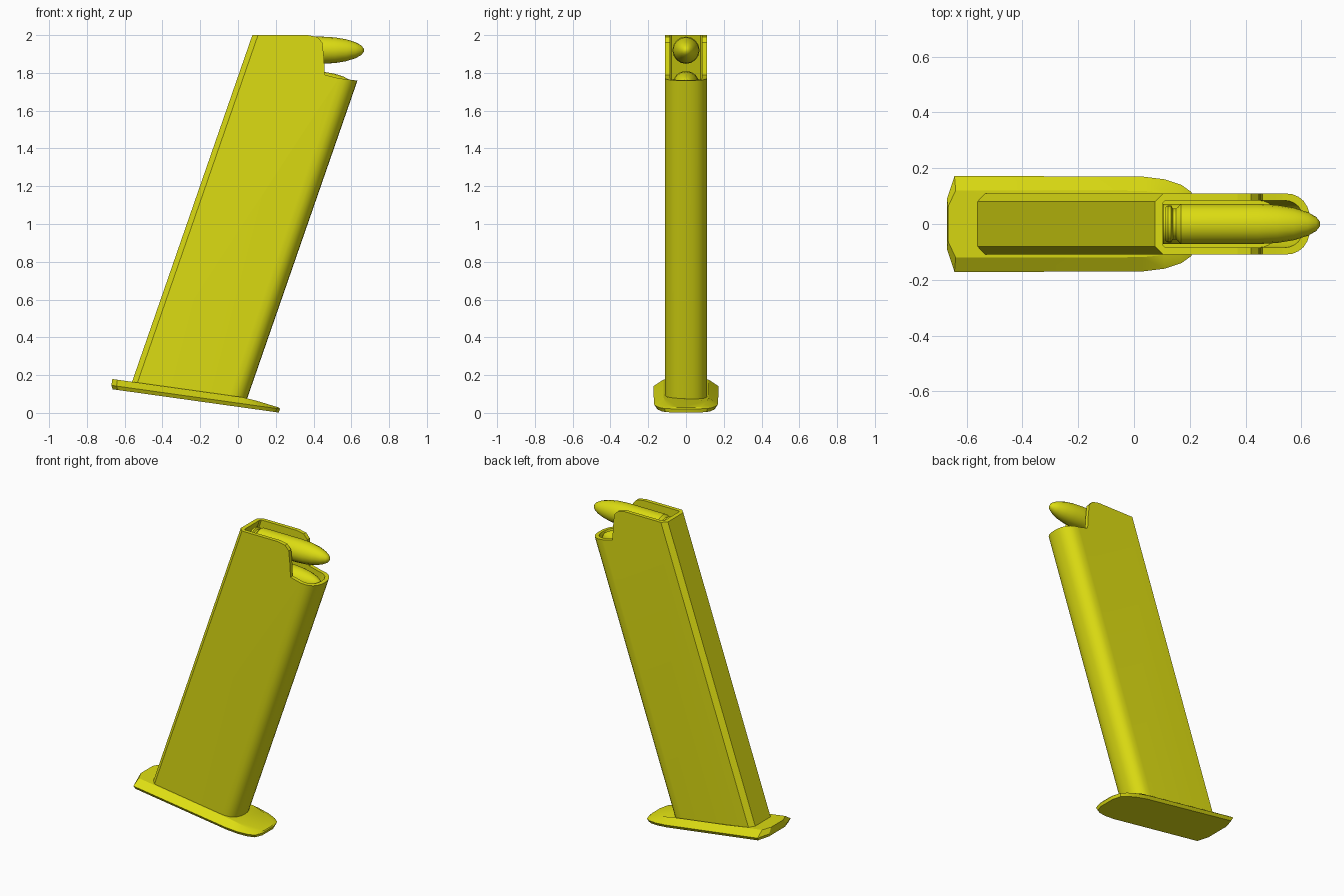
import bpy, bmesh, math

if "Cube" in bpy.data.objects:
    bpy.data.objects.remove(bpy.data.objects["Cube"])

yellow = bpy.data.materials.new("yellow")
yellow.diffuse_color = (0.72, 0.72, 0.006, 1)
yellow.use_nodes = True
yellow.node_tree.nodes["Principled BSDF"].inputs["Base Color"].default_value = yellow.diffuse_color
LEAN = 0.347  # x shift of the body per unit of height


def make(name, rings, angle=30):
    """Skin a stack of equal-sized closed rings and cap both ends."""
    bm = bmesh.new()
    rows = [[bm.verts.new(p) for p in ring] for ring in rings]
    n = len(rows[0])
    for a, b in zip(rows, rows[1:]):
        for i in range(n):
            j = (i + 1) % n
            bm.faces.new((a[i], a[j], b[j], b[i]))
    bm.faces.new(rows[0][::-1])
    bm.faces.new(rows[-1])
    bmesh.ops.recalc_face_normals(bm, faces=bm.faces)
    me = bpy.data.meshes.new(name)
    bm.to_mesh(me)
    bm.free()
    me.materials.append(yellow)
    ob = bpy.data.objects.new(name, me)
    bpy.context.collection.objects.link(ob)
    smooth(ob, angle)
    return ob


def smooth(ob, angle):
    bpy.ops.object.select_all(action='DESELECT')
    ob.select_set(True)
    bpy.context.view_layer.objects.active = ob
    bpy.ops.object.shade_smooth_by_angle(angle=math.radians(angle))


def section(back, front, half, chamfer, nose):
    """Plan outline: chamfered back corners, rounded front."""
    pts = [(back, half - chamfer), (back + chamfer, half)]
    steps = 12
    for i in range(steps + 1):
        t = math.pi / 2 - math.pi * i / steps
        s = math.sin(t)
        pts.append((front - nose + nose * max(math.cos(t), 0) ** 0.85,
                    half * math.copysign(abs(s) ** 0.85, s)))
    return pts + [(back + chamfer, -half), (back, chamfer - half)]


def leaning(pts, z):
    return [(x + LEAN * z, y, z) for x, y in pts]


# Leaning hollow body, its foot following the slope of the base plate
outer = section(-0.618, 0.022, 0.11, 0.03, 0.10)
foot = []
for x, y in outer:
    z = (0.065 - 0.14 * x) / (1 + 0.14 * LEAN)
    foot.append((x + LEAN * z, y, z))
body = make("body", [foot, leaning(outer, 2.0)])

# Cutters: inner cavity and the stepped opening at the front of the mouth
inner = section(-0.59, -0.003, 0.085, 0.008, 0.08)
cavity = make("cavity_cutter", [leaning(inner, 1.5), leaning(inner, 2.1)])
step = [(0.37, 2.1), (0.37, 2.0), (0.42, 1.99), (0.447, 1.96), (0.455, 1.88),
        (0.46, 1.79), (0.53, 1.772), (0.64, 1.758), (0.9, 1.758), (0.9, 2.1)]
notch = make("notch_cutter", [[(x, y, z) for x, z in step] for y in (-0.3, 0.3)])
for cutter in (cavity, notch):
    mod = body.modifiers.new("cut", 'BOOLEAN')
    mod.operation = 'DIFFERENCE'
    mod.solver = 'EXACT'
    mod.object = cutter
dg = bpy.context.evaluated_depsgraph_get()
body.data = bpy.data.meshes.new_from_object(body.evaluated_get(dg))
body.modifiers.clear()
for cutter in (cavity, notch):
    bpy.data.objects.remove(cutter)
smooth(body, 30)

# Sloping base plate with a crowned top
half_plan = [(-0.67, 0.09), (-0.643, 0.172), (0.03, 0.17), (0.11, 0.16),
             (0.17, 0.14), (0.205, 0.115), (0.222, 0.06)]
plan = half_plan + [(x, -y) for x, y in reversed(half_plan)]


def plate_ring(sx, sy, lift, drop):
    ring = []
    for x, y in plan:
        px = -0.224 + (x + 0.224) * sx
        fall = drop * max(0, (px - 0.05) / 0.17)
        ring.append((px, y * sy, 0.032 - 0.14 * px + lift - fall))
    return ring


make("base_plate", [plate_ring(0.985, 0.93, 0, 0),
                    plate_ring(1, 1, 0.02, 0.0),
                    plate_ring(0.99, 0.70, 0.054, 0.028)], 25)

# Rounds stacked in the mouth: (distance along axis, radius)
profile = [(0, 0.06), (0.008, 0.067), (0.02, 0.067), (0.026, 0.056),
           (0.038, 0.056), (0.055, 0.072), (0.33, 0.072), (0.40, 0.068),
           (0.46, 0.058), (0.51, 0.042), (0.54, 0.025), (0.553, 0.008)]
for name, x0, z0 in (("upper_round", 0.113, 1.92), ("lower_round", 0.05, 1.738)):
    make(name, [[(x0 + d, r * math.cos(a), z0 + r * math.sin(a))
                 for a in (math.tau * i / 16 for i in range(16))]
                for d, r in profile], 40)
